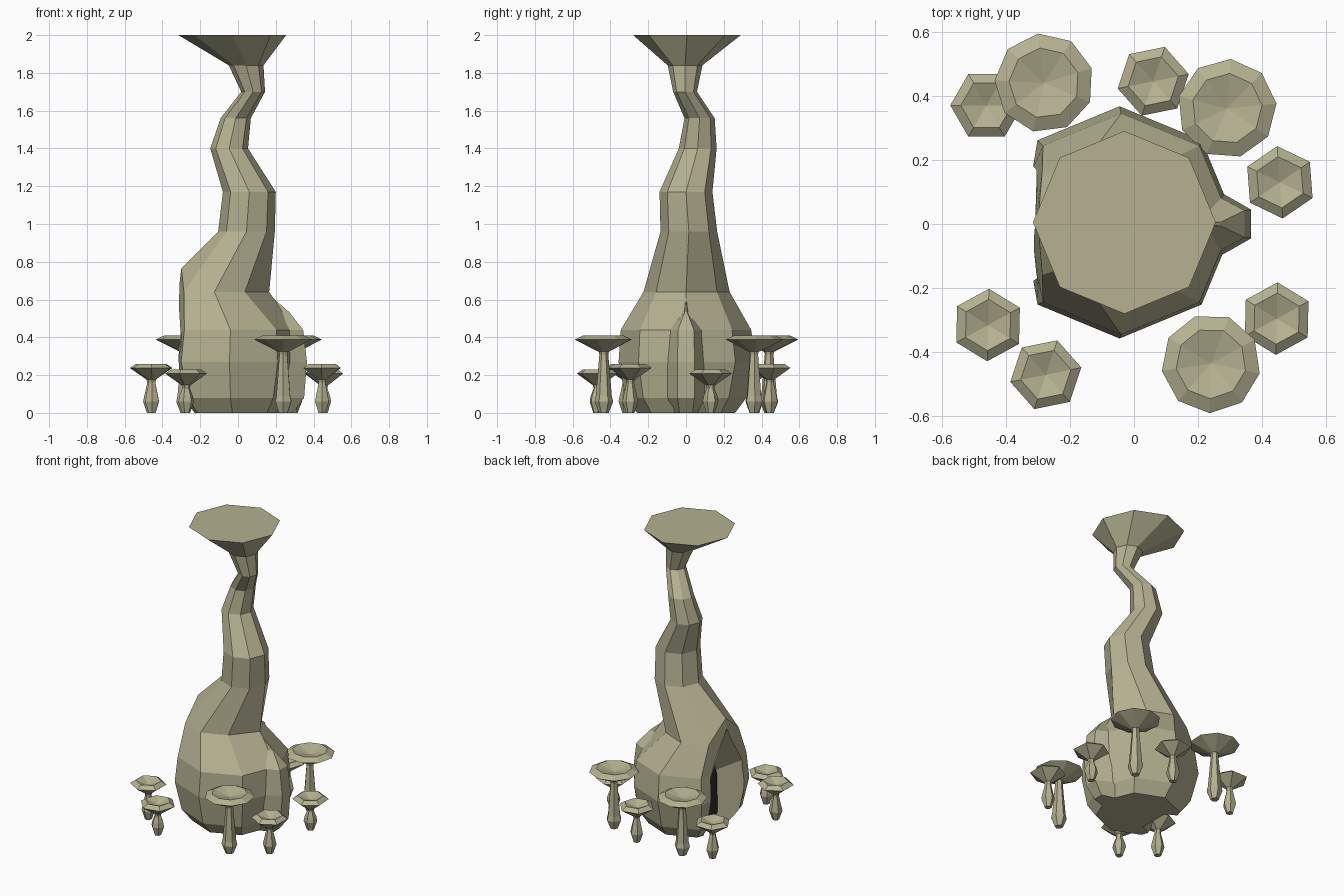
import bpy, bmesh, math

if "Cube" in bpy.data.objects:
    bpy.data.objects.remove(bpy.data.objects["Cube"])

def material(name, rgb):
    m = bpy.data.materials.new(name)
    m.diffuse_color = (*rgb, 1)
    m.use_nodes = True
    m.node_tree.nodes["Principled BSDF"].inputs["Base Color"].default_value = m.diffuse_color
    return m

BARK = material("pale olive bark", (0.46, 0.44, 0.285))
DARK = material("dark doorway", (0.022, 0.022, 0.026))

def loft(name, rings, mat):
    """Skin a stack of equal-length rings; a one-point last ring closes to a tip."""
    bm = bmesh.new()
    rows = [[bm.verts.new(p) for p in r] for r in rings]
    for a, b in zip(rows, rows[1:]):
        n = len(a)
        for i in range(n):
            j = (i + 1) % n
            bm.faces.new([a[i], a[j], b[0]] if len(b) == 1 else [a[i], a[j], b[j], b[i]])
    bm.faces.new(rows[0][::-1])
    if len(rows[-1]) > 1:
        bm.faces.new(rows[-1])
    bmesh.ops.recalc_face_normals(bm, faces=bm.faces)
    me = bpy.data.meshes.new(name)
    bm.to_mesh(me)
    bm.free()
    me.materials.append(mat)
    ob = bpy.data.objects.new(name, me)
    bpy.context.collection.objects.link(ob)
    return ob

def ring(cx, cy, r, z, n=8, turn=0.0):
    return [(cx + r * math.cos(turn + math.tau * i / n),
             cy + r * math.sin(turn + math.tau * i / n), z) for i in range(n)]

# Trunk: bulbous base, crooked neck, flared flat top (cx, cy, radius, z)
SECTIONS = [(-.03, 0, .26, 0), (-.04, 0, .32, .08), (-.045, .005, .362, .27), (-.04, 0, .345, .44),
            (-.125, .003, .228, .64), (.045, .015, .15, .96), (.06, 0, .14, 1.17),
            (-.047, .062, .1, 1.40), (-.012, .072, .08, 1.56), (.08, -.005, .063, 1.70),
            (.043, -.005, .092, 1.84), (-.03, .005, .285, 2.0)]
rings = [ring(*s) for s in SECTIONS]
for k, x in ((0, -.28), (1, -.335), (2, -.345), (3, -.34)):   # flatten the door side
    rings[k][4] = (x, 0, rings[k][4][2])
rings[4][4] = (-.30, 0, .765)                                 # hood over the door
rings[4][0] = (.165, 0, .64)
trunk = loft("trunk", rings, BARK)

# Doorway: pointed recess that narrows inward, open at the bottom
def arch(x, w, base, shoulder, peak):
    return [(x, -w, base), (x, w, base), (x, w * .92, shoulder), (x, 0, peak), (x, -w * .92, shoulder)]

cutter = loft("door_cutter", [arch(-.46, .27, -.1, .50, .84), arch(-.16, .105, -.1, .34, .56)], BARK)
cutter.hide_render = True
cutter.hide_viewport = True
cut = trunk.modifiers.new("doorway", "BOOLEAN")
cut.operation, cut.solver, cut.object = "DIFFERENCE", "EXACT", cutter
loft("door_panel", [arch(-.168, .1, .05, .32, .52), arch(-.161, .1, .05, .32, .52)], DARK)

# Root ridge opposite the door
def ridge(x_in, x_out, w, z):
    return [(x_in, -w * 2.2, z), (x_out, -w, z), (x_out, w, z), (x_in, w * 2.2, z)]

loft("root_ridge", [ridge(.15, .29, .035, 0), ridge(.25, .35, .044, .08), ridge(.27, .365, .045, .27),
                    ridge(.25, .345, .042, .44), ridge(.2, .27, .006, .535), [(.16, 0, .63)]], BARK)

# Mushrooms: bulbed stem and a dished, rimmed cap
def mushroom(name, x, y, r, top, stem, sides, turn):
    k = r / .113
    loft(name + "_stem", [ring(x, y, a * k ** .5, z, 6, turn) for a, z in
                          ((.022, 0), (.042, .06), (.036, .09), (.02, stem), (.025, stem + .02))], BARK)
    loft(name + "_cap", [ring(x, y, a * k, top + z, sides, turn) for a, z in
                         ((.022, -.085), (.113, -.022), (.08, 0))] + [[(x, y, top - .03)]], BARK)

for i, (x, y, turn) in enumerate([(-.28, .44, .3), (.29, .36, .1), (.24, -.435, .5)]):
    mushroom(f"large_mushroom_{i + 1}", x, y, .155, .41, .31, 9, turn)
for i, (x, y, top, turn) in enumerate([(-.46, .37, .26, .0), (.06, .445, .26, .2), (.455, .13, .23, .6),
                                       (.445, -.295, .26, .5), (-.455, -.315, .26, .5),
                                       (-.275, -.47, .23, .2)]):
    mushroom(f"small_mushroom_{i + 1}", x, y, .113, top, top - .1, 6, turn)
